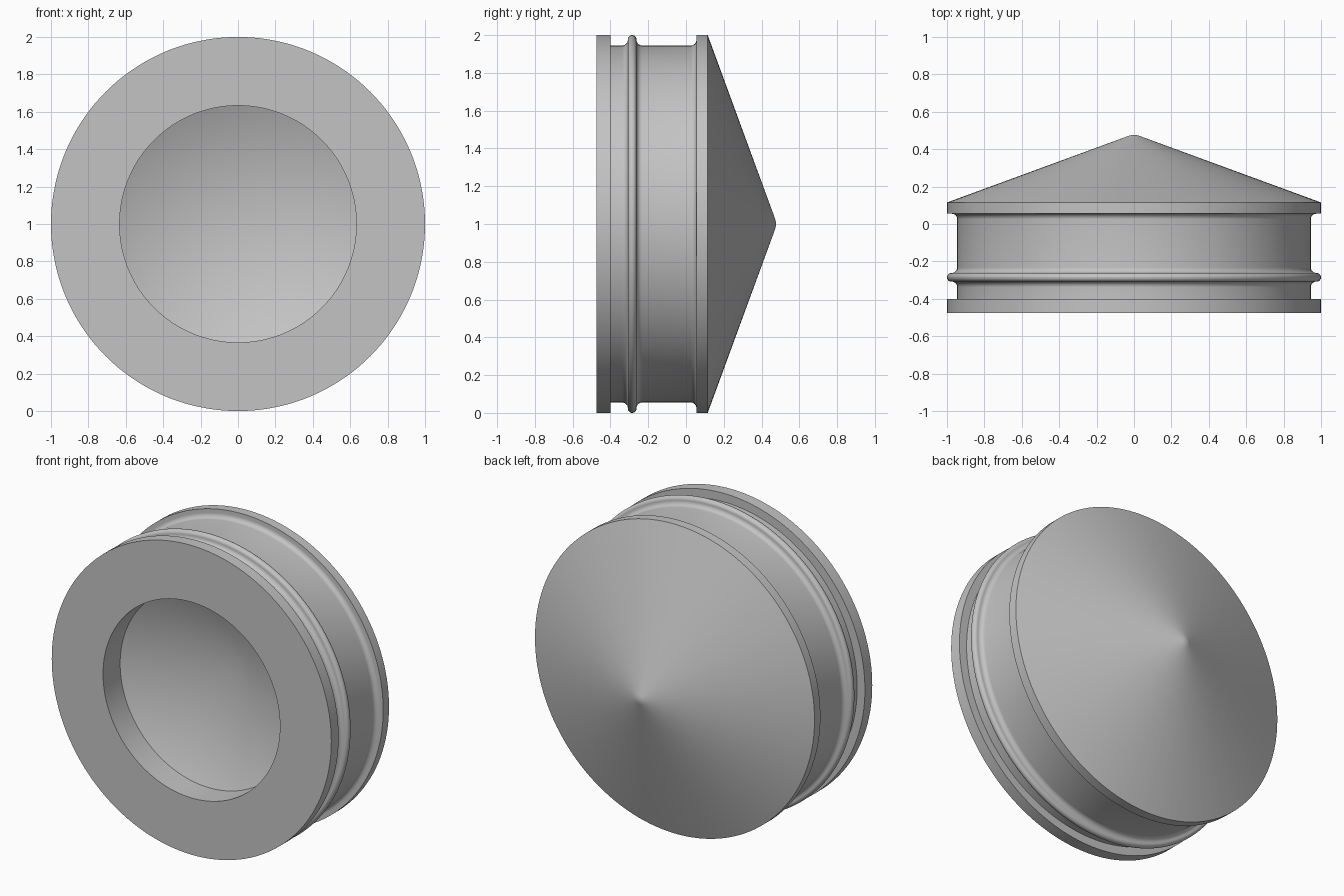
import bpy
import bmesh
from math import sin, cos, pi, radians, atan2
from mathutils import Vector

SEGMENTS = 144
RIM, GROOVE, BORE = 1.0, 0.945, 0.633    # radii
FRONT, SHOULDER, TIP = -0.475, 0.115, 0.476

cube = bpy.data.objects.get("Cube")
if cube:
    bpy.data.objects.remove(cube, do_unlink=True)


def arc(y, r, radius, start, end, steps=8):
    """Points (y, r) on an arc; angles in degrees, 0 along +y, 90 outward."""
    out = []
    for i in range(steps + 1):
        a = radians(start + (end - start) * i / steps)
        out.append((y + radius * cos(a), r + radius * sin(a)))
    return out


# Bore with conical bottom, then front face and front flange
profile = [(-0.03, 0), (-0.30, BORE), (FRONT, BORE), (FRONT, RIM),
           (-0.40, RIM), (-0.40, GROOVE)]

# Rounded sealing ring with a fillet on each side
ring_y, bead, fillet = -0.285, 0.023, 0.03
profile += arc(ring_y - bead - fillet, GROOVE + fillet, fillet, -90, 0)
profile += arc(ring_y, RIM - bead, bead, 180, 0, 14)
profile += arc(ring_y + bead + fillet, GROOVE + fillet, fillet, 180, 270)

# Wide groove, filleted into the rear flange
profile += arc(0.055 - fillet, GROOVE + fillet, fillet, -90, 0)
profile += [(0.055, RIM), (SHOULDER, RIM)]

# Rear cone ending in a small rounded tip
tip_radius = 0.09
slope = atan2(TIP + 0.006 - SHOULDER, RIM) * 180 / pi
profile += arc(TIP - tip_radius, 0, tip_radius, slope, 0, 5)

# Revolve the profile about the horizontal axis
bm = bmesh.new()
verts = [bm.verts.new((r, y, 1)) for y, r in profile]
edges = [bm.edges.new(pair) for pair in zip(verts, verts[1:])]
bmesh.ops.spin(bm, geom=verts + edges, cent=Vector((0, 0, 1)),
               axis=Vector((0, 1, 0)), angle=2 * pi, steps=SEGMENTS)
bmesh.ops.remove_doubles(bm, verts=bm.verts, dist=0.0001)
bmesh.ops.recalc_face_normals(bm, faces=bm.faces)
mesh = bpy.data.meshes.new("conical_plug")
bm.to_mesh(mesh)
bm.free()
plug = bpy.data.objects.new("conical_plug", mesh)
bpy.context.collection.objects.link(plug)

# Plain grey finish
grey = bpy.data.materials.new("plain_grey")
grey.use_nodes = True
color = (0.55, 0.55, 0.55, 1)
grey.diffuse_color = color
grey.node_tree.nodes["Principled BSDF"].inputs["Base Color"].default_value = color
mesh.materials.append(grey)

# Smooth curved surfaces, crisp edges
bpy.ops.object.select_all(action="DESELECT")
plug.select_set(True)
bpy.context.view_layer.objects.active = plug
bpy.ops.object.shade_smooth_by_angle(angle=radians(30))
